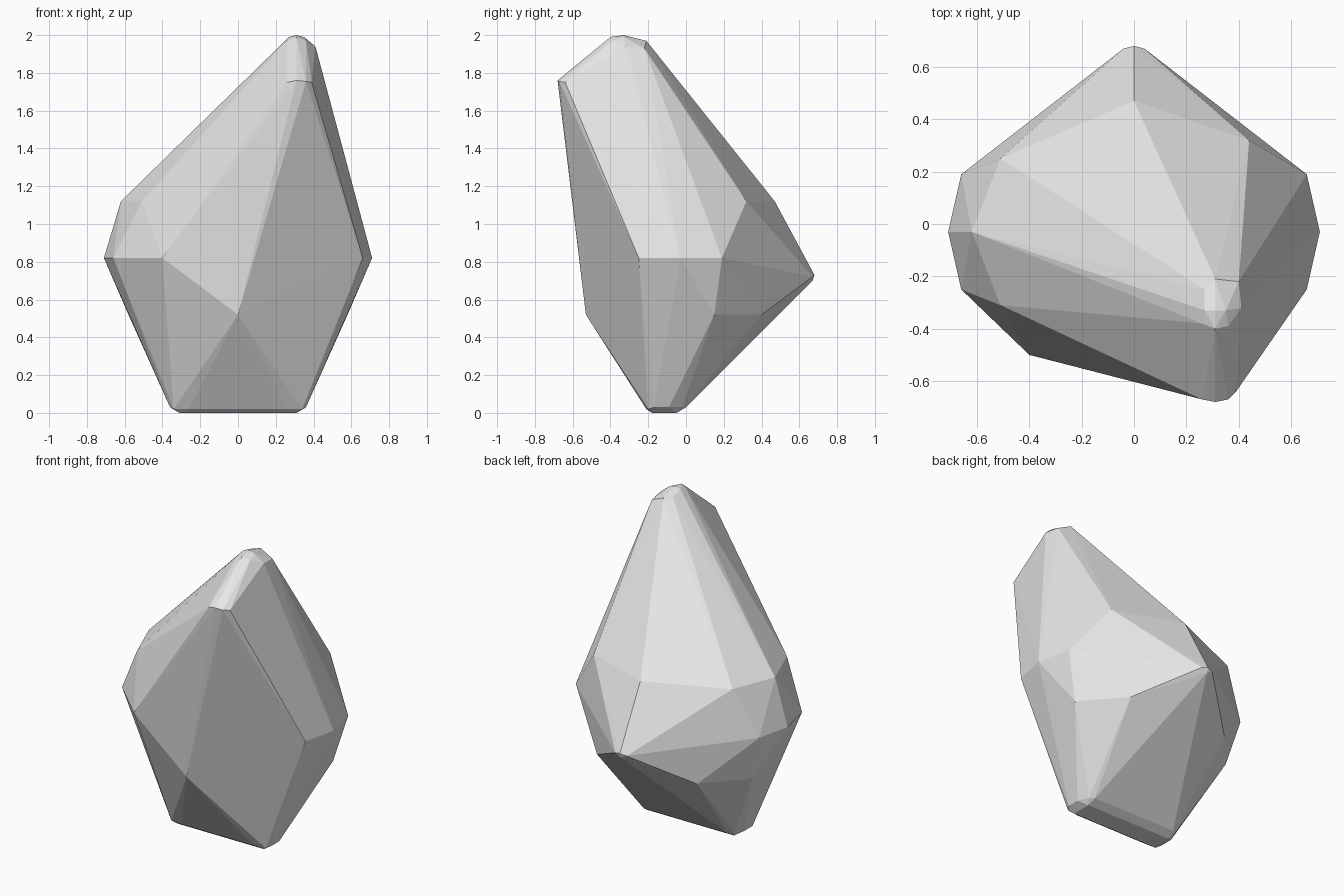
import bpy
import bmesh
import math

default_cube = bpy.data.objects.get("Cube")
if default_cube:
    bpy.data.objects.remove(default_cube, do_unlink=True)


def make_material(name, value):
    material = bpy.data.materials.new(name)
    material.use_nodes = True
    colour = (value, value, value, 1)
    material.diffuse_color = colour
    shader = next(n for n in material.node_tree.nodes if n.type == "BSDF_PRINCIPLED")
    shader.inputs["Base Color"].default_value = colour
    shader.inputs["Roughness"].default_value = 0.8
    return material


def level(height, corners):
    """Corners sharing one height."""
    return [(x, y, height) for x, y in corners]


def mirrored(points):
    """Points together with their copies across the middle plane."""
    return points + [(-x, y, z) for x, y, z in points if x]


def build_hull(name, points, material):
    """Stretch a faceted skin over the corner points."""
    bm = bmesh.new()
    for point in points:
        bm.verts.new(point)
    hull = bmesh.ops.convex_hull(bm, input=bm.verts[:], use_existing_faces=False)
    leftovers = {v for v in hull["geom_interior"] + hull["geom_unused"]
                 if isinstance(v, bmesh.types.BMVert)}
    bmesh.ops.delete(bm, geom=list(leftovers), context="VERTS")
    bmesh.ops.dissolve_limit(bm, angle_limit=math.radians(0.5),
                             verts=bm.verts[:], edges=bm.edges[:])
    bmesh.ops.recalc_face_normals(bm, faces=bm.faces[:])
    mesh = bpy.data.meshes.new(name)
    bm.to_mesh(mesh)
    bm.free()
    mesh.materials.append(material)
    rock = bpy.data.objects.new(name, mesh)
    bpy.context.collection.objects.link(rock)
    return rock


# Main body: the widest belt and the facet rings above and below it
belt = mirrored(level(.82, [(.66, .19), (.71, -.03), (.66, -.25)]))
belt += level(.82, [(-.4, -.5)])
shoulder = level(1.12, [(-.62, -.03), (-.51, .25), (-.51, -.31), (0, .47), (.44, .32)])
lower_ring = mirrored(level(.52, [(0, -.53), (.58, .15), (.36, .4)]))

# Small worn foot
foot = mirrored(level(.03, [(.36, -.17), (.36, -.09), (.33, -.02), (.3, 0)]))
foot += mirrored(level(.02, [(.34, -.2), (.26, -.21)]))
foot += mirrored(level(0, [(.31, -.18), (.31, -.05)]))

# Blunt rear point
rear_point = mirrored([(0, .68, .73), (0, .67, .7), (.04, .67, .72)])

# Upper front corner
brow = [(.26, -.67, 1.75), (.31, -.68, 1.76), (.36, -.67, 1.755), (.39, -.64, 1.75)]

# Rounded peak
peak = [(.31, -.33, 2), (.31, -.4, 1.99), (.27, -.33, 1.99), (.35, -.33, 1.99),
        (.31, -.21, 1.97), (.26, -.38, 1.97), (.27, -.25, 1.97), (.36, -.39, 1.97),
        (.41, -.32, 1.94), (.4, -.22, 1.93)]

stone_grey = make_material("stone_grey", 0.8)
build_hull("rock", belt + shoulder + lower_ring + foot + rear_point + brow + peak,
           stone_grey)
